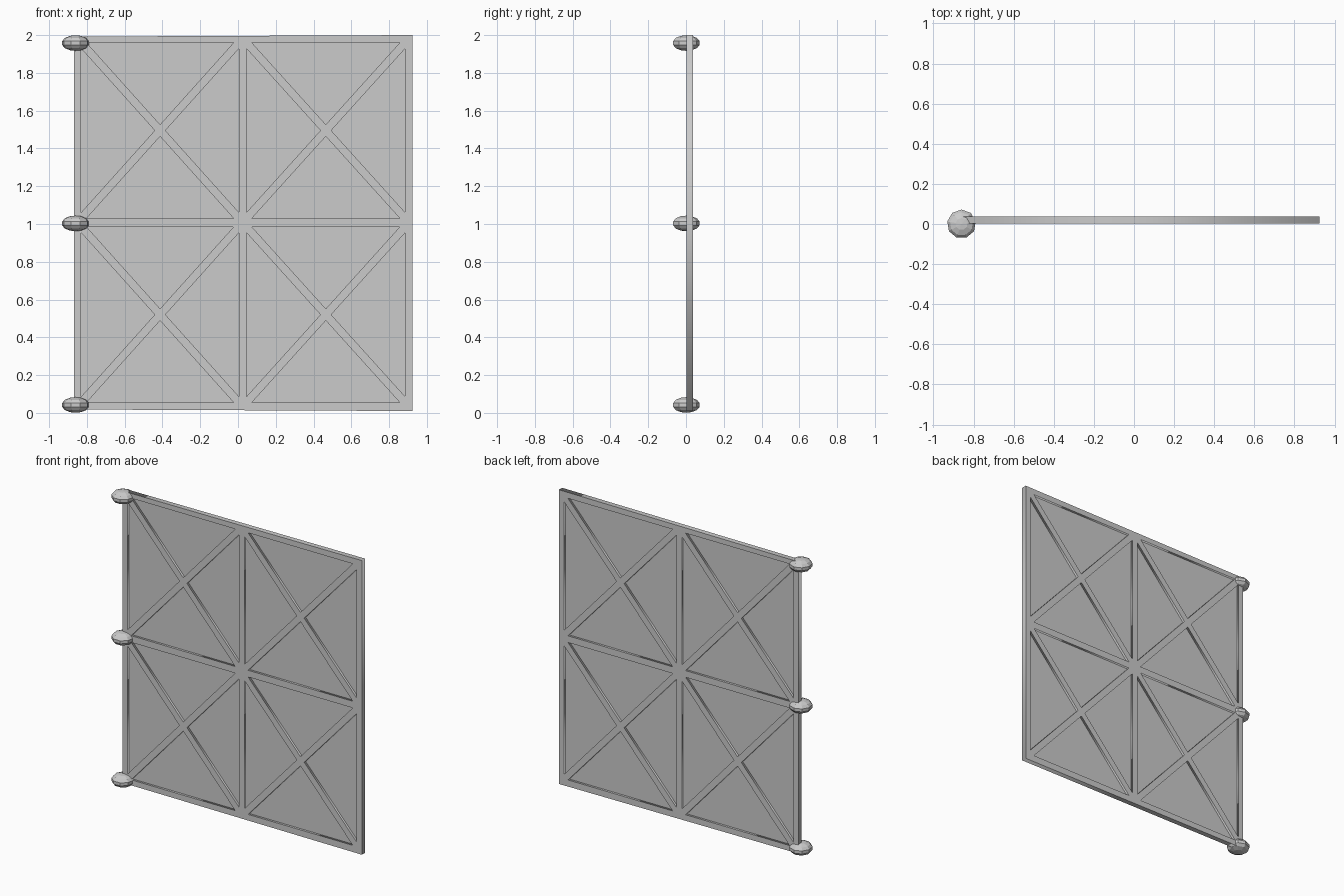
import bpy, bmesh, math

if "Cube" in bpy.data.objects:
    bpy.data.objects.remove(bpy.data.objects["Cube"])

Y_FRONT, Y_BACK = 0.003, 0.038
Y_MID = (Y_FRONT + Y_BACK) / 2
RIM = [(-0.868, 0.018), (0.925, 0.01), (0.925, 2.0), (-0.868, 1.992)]
COLUMNS = [(-0.83, 0.005), (0.045, 0.885)]
ROWS = [(0.055, 0.985), (1.03, 1.96)]
BRACE_HALF = 0.021


def new_object(name, bm):
    bmesh.ops.recalc_face_normals(bm, faces=bm.faces)
    mesh = bpy.data.meshes.new(name)
    bm.to_mesh(mesh)
    bm.free()
    obj = bpy.data.objects.new(name, mesh)
    bpy.context.collection.objects.link(obj)
    return obj


def cell_triangles(x0, x1, z0, z1):
    """Four openings left between the crossed braces of one cell."""
    cx, cz, w, h = (x0 + x1) / 2, (z0 + z1) / 2, x1 - x0, z1 - z0
    diag = math.hypot(w, h)
    dx, dz = BRACE_HALF * diag / h, BRACE_HALF * diag / w
    return [
        [(x0 + dx, z1), (x1 - dx, z1), (cx, cz + dz)],
        [(x0 + dx, z0), (x1 - dx, z0), (cx, cz - dz)],
        [(x0, z0 + dz), (x0, z1 - dz), (cx - dx, cz)],
        [(x1, z0 + dz), (x1, z1 - dz), (cx + dx, cz)],
    ]


# Braced frame: outer rim with triangular openings, extruded from a filled outline
curve = bpy.data.curves.new("braced_frame", 'CURVE')
curve.dimensions = '2D'
curve.fill_mode = 'BOTH'
curve.extrude = (Y_BACK - Y_FRONT) / 2
outlines = [RIM] + [t for c in COLUMNS for r in ROWS for t in cell_triangles(*c, *r)]
for points in outlines:
    spline = curve.splines.new('POLY')
    spline.points.add(len(points) - 1)
    for p, (x, z) in zip(spline.points, points):
        p.co = (x, z, 0, 1)
    spline.use_cyclic_u = True
frame = bpy.data.objects.new("braced_frame", curve)
frame.rotation_euler = (math.pi / 2, 0, 0)
frame.location.y = Y_MID
bpy.context.collection.objects.link(frame)
bpy.context.view_layer.objects.active = frame
frame.select_set(True)
bpy.ops.object.convert(target='MESH')

# Thin infill sheet in the middle of the frame
bm = bmesh.new()
bmesh.ops.create_cube(bm, size=1)
for v in bm.verts:
    v.co = (0.0275 + v.co.x * 1.75, Y_MID + v.co.y * 0.004, 1.0075 + v.co.z * 1.94)
new_object("infill_sheet", bm)

# Flattened faceted hinge knobs down the left edge
PROFILE = [(0.0, -0.041), (0.03, -0.038), (0.058, -0.027), (0.072, -0.01),
           (0.072, 0.01), (0.058, 0.027), (0.03, 0.038), (0.0, 0.041)]
for label, z in (("bottom", 0.042), ("middle", 1.003), ("top", 1.958)):
    bm = bmesh.new()
    verts = [bm.verts.new((r, 0, h)) for r, h in PROFILE]
    edges = [bm.edges.new(pair) for pair in zip(verts, verts[1:])]
    bmesh.ops.spin(bm, geom=verts + edges, cent=(0, 0, 0), axis=(0, 0, 1),
                   angle=2 * math.pi, steps=9)
    bmesh.ops.remove_doubles(bm, verts=bm.verts, dist=1e-4)
    knob = new_object(label + "_hinge_knob", bm)
    knob.location = (-0.86, 0, z)
    knob.rotation_euler.z = math.pi / 2
